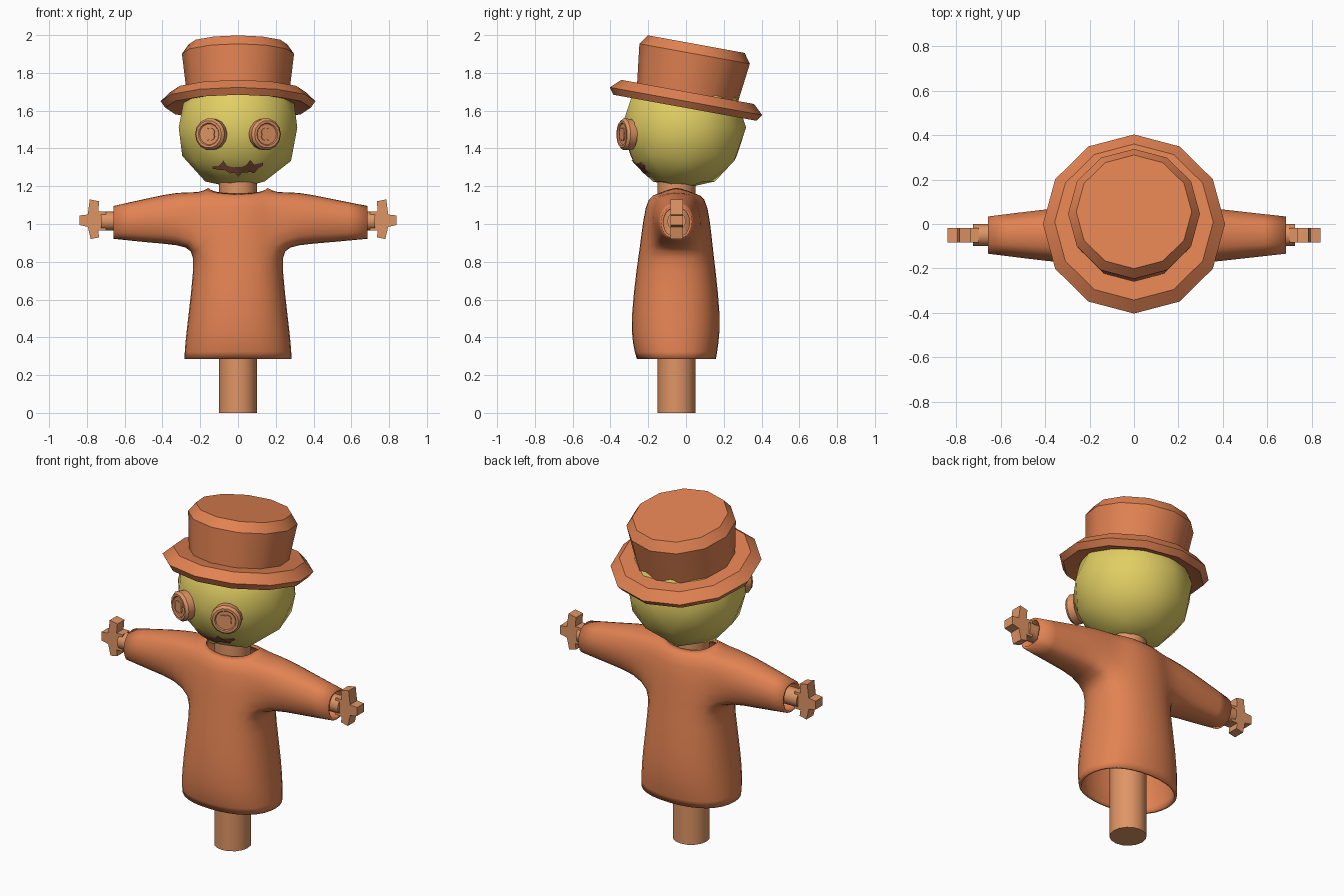
import bpy, bmesh, math
from mathutils import Matrix, Vector
from mathutils.bvhtree import BVHTree

if "Cube" in bpy.data.objects:
    bpy.data.objects.remove(bpy.data.objects["Cube"])


def material(name, rgb):
    m = bpy.data.materials.new(name)
    m.diffuse_color = (*rgb, 1)
    m.use_nodes = True
    m.node_tree.nodes["Principled BSDF"].inputs["Base Color"].default_value = m.diffuse_color
    return m


ORANGE = material("orange cloth", (0.76, 0.225, 0.085))
YELLOW = material("straw yellow", (0.75, 0.62, 0.125))
WOOD = material("tan wood", (0.74, 0.30, 0.13))
BROWN = material("brown thread", (0.36, 0.12, 0.065))


def finish(bm, name, mat, angle=38):
    bmesh.ops.recalc_face_normals(bm, faces=bm.faces)
    me = bpy.data.meshes.new(name)
    bm.to_mesh(me)
    bm.free()
    me.materials.append(mat)
    me.shade_smooth()
    me.set_sharp_from_angle(angle=math.radians(angle))
    ob = bpy.data.objects.new(name, me)
    bpy.context.collection.objects.link(ob)
    return ob


def lathe(name, mat, profile, n, matrix):
    """Spin (radius, height) points about local z; both ends are capped."""
    bm = bmesh.new()
    rings = [[bm.verts.new((r * math.cos(math.tau * i / n), r * math.sin(math.tau * i / n), h))
              for i in range(n)] for r, h in profile]
    for a, b in zip(rings, rings[1:]):
        for i in range(n):
            bm.faces.new((a[i], a[(i + 1) % n], b[(i + 1) % n], b[i]))
    bm.faces.new(rings[0])
    bm.faces.new(rings[-1])
    bm.transform(matrix)
    return finish(bm, name, mat)


def plate(name, mat, outline, depth, matrix):
    """Extrude a flat outline by depth along local z."""
    bm = bmesh.new()
    f = bm.faces.new([bm.verts.new((x, y, 0)) for x, y in outline])
    ext = bmesh.ops.extrude_face_region(bm, geom=[f])
    bmesh.ops.translate(bm, vec=(0, 0, depth),
                        verts=[v for v in ext["geom"] if isinstance(v, bmesh.types.BMVert)])
    bm.transform(matrix)
    return finish(bm, name, mat, 30)


# Upright post and cross bar
lathe("post", WOOD, [(0.1, 0), (0.1, 1.24)], 16, Matrix.Translation((0, -0.05, 0)))
lathe("cross_bar", WOOD, [(0.05, -0.725), (0.05, 0.725)], 12,
      Matrix.Translation((0, -0.05, 1.015)) @ Matrix.Rotation(math.pi / 2, 4, 'Y'))

# Hands with three blunt fingers
hand = [(0.70, 0.05), (0.74, 0.05), (0.735, 0.105), (0.785, 0.115), (0.795, 0.035), (0.84, 0.03),
        (0.84, -0.02), (0.795, -0.03), (0.78, -0.095), (0.735, -0.085), (0.74, -0.05), (0.70, -0.05)]
for side, s in (("right", 1), ("left", -1)):
    plate(side + "_hand", WOOD, [(s * x, z) for x, z in hand], 0.066,
          Matrix.Translation((0, -0.017, 1.015)) @ Matrix.Rotation(math.pi / 2, 4, 'X'))

# Robe: stacked rings with an opening on each side for a sleeve
N = 16
levels = [  # z, half width, front y, back y, dip at front and back
    (0.285, 0.29, -0.265, 0.163, 0), (0.36, 0.287, -0.288, 0.177, 0), (0.50, 0.27, -0.298, 0.19, 0),
    (0.78, 0.237, -0.264, 0.158, 0), (0.865, 0.245, -0.25, 0.147, 0), (1.03, 0.24, -0.23, 0.13, 0),
    (1.165, 0.21, -0.205, 0.105, 0.02), (1.195, 0.16, -0.15, 0.05, 0.035)]


def soft(v):
    return math.copysign(abs(v) ** 0.88, v)


bm = bmesh.new()
rows = []
for z, rx, y0, y1, dip in levels:
    row = []
    for k in range(N):
        a = math.tau * k / N
        row.append(bm.verts.new((rx * soft(math.cos(a)), (y0 + y1) / 2 + (y1 - y0) / 2 * soft(math.sin(a)),
                                 z - dip * abs(math.sin(a)))))
    rows.append(row)
sleeve_cols = {14, 15, 0, 1, 6, 7, 8, 9}
for j in range(len(rows) - 1):
    for k in range(N):
        if j in (4, 5) and k in sleeve_cols:
            continue
        k2 = (k + 1) % N
        bm.faces.new((rows[j][k], rows[j][k2], rows[j + 1][k2], rows[j + 1][k]))
for mid, s, end in ((0, 1, 0.685), (8, -1, 0.658)):
    cols = [(mid + d) % N for d in range(-2, 3)]
    loop = ([rows[4][k] for k in cols] + [rows[5][cols[-1]]]
            + [rows[6][k] for k in reversed(cols)] + [rows[5][cols[0]]])
    angles = [math.atan2((v.co.z - 1.015) / 0.15, (v.co.y + 0.05) / 0.135) for v in loop]
    for x, zc, ry, rz in ((0.31, 1.03, 0.14, 0.148), (0.48, 1.018, 0.118, 0.122), (end, 1.008, 0.093, 0.091)):
        new = [bm.verts.new((s * x, -0.05 + ry * math.cos(a), zc + rz * math.sin(a))) for a in angles]
        for i in range(len(loop)):
            i2 = (i + 1) % len(loop)
            bm.faces.new((loop[i], loop[i2], new[i2], new[i]))
        loop = new
robe = finish(bm, "robe", ORANGE, 180)
sub = robe.modifiers.new("round", 'SUBSURF')
sub.levels = sub.render_levels = 1
thick = robe.modifiers.new("cloth", 'SOLIDIFY')
thick.thickness = 0.014
thick.offset = -1

# Head: coarse ball, slightly flattened underneath
bm = bmesh.new()
bmesh.ops.create_icosphere(bm, subdivisions=2, radius=1)
bm.transform(Matrix.Translation((0, -0.012, 1.51)) @ Matrix.Diagonal((0.33, 0.33, 0.335, 1)))
for v in bm.verts:
    v.co.z = max(v.co.z, 1.188)
head_tree = BVHTree.FromBMesh(bm)
finish(bm, "head", YELLOW, 180)

# Hat: tilted backwards
tilt = Matrix.Translation((0, 0, 1.65)) @ Matrix.Rotation(math.radians(-10.3), 4, 'X')
lathe("hat", ORANGE, [(0.26, 0.307), (0.297, 0.255), (0.272, 0.05), (0.357, 0.05), (0.41, 0.0),
                      (0.385, -0.035), (0.28, -0.012)], 12, tilt)

# Button eyes with a four-lobed centre
lobes = []
for i in range(32):
    a = math.tau * i / 32
    r = 0.028 + 0.009 * abs(math.sin(2 * a)) ** 0.7
    lobes.append((r * math.cos(a), r * math.sin(a)))
for side, s in (("right", 1), ("left", -1)):
    m = (Matrix.Translation((s * 0.155, -0.34, 1.475)) @ Matrix.Rotation(s * math.radians(23), 4, 'Z')
         @ Matrix.Rotation(math.pi / 2, 4, 'X'))
    lathe(side + "_eye", WOOD, [(0.083, -0.055), (0.085, -0.015), (0.073, 0.0), (0.06, 0.0), (0.055, -0.006)], 14, m)
    plate(side + "_eye_centre", WOOD, lobes, 0.009, m @ Matrix.Translation((0, 0, -0.008)))

# Stitched mouth laid over the head surface
mouth = [  # x, top z, bottom z
    (-0.135, 1.305, 1.293), (-0.10, 1.308, 1.287), (-0.078, 1.335, 1.285), (-0.06, 1.308, 1.28),
    (-0.04, 1.303, 1.268), (-0.02, 1.30, 1.272), (0.0, 1.302, 1.25), (0.02, 1.302, 1.272),
    (0.045, 1.312, 1.272), (0.065, 1.34, 1.277), (0.085, 1.315, 1.268), (0.10, 1.318, 1.288),
    (0.132, 1.325, 1.31)]
bm = bmesh.new()


def on_head(x, z, lift):
    hit = head_tree.ray_cast(Vector((x, -2, z)), Vector((0, 1, 0)))[0]
    return bm.verts.new((x, hit.y - lift, z))


cols = [(on_head(x, a, 0.009), on_head(x, b, 0.009), on_head(x, b, -0.004), on_head(x, a, -0.004))
        for x, a, b in mouth]
for p, q in zip(cols, cols[1:]):
    for i in range(4):
        bm.faces.new((p[i], p[(i + 1) % 4], q[(i + 1) % 4], q[i]))
bm.faces.new(cols[0])
bm.faces.new(cols[-1])
finish(bm, "mouth", BROWN, 30)
